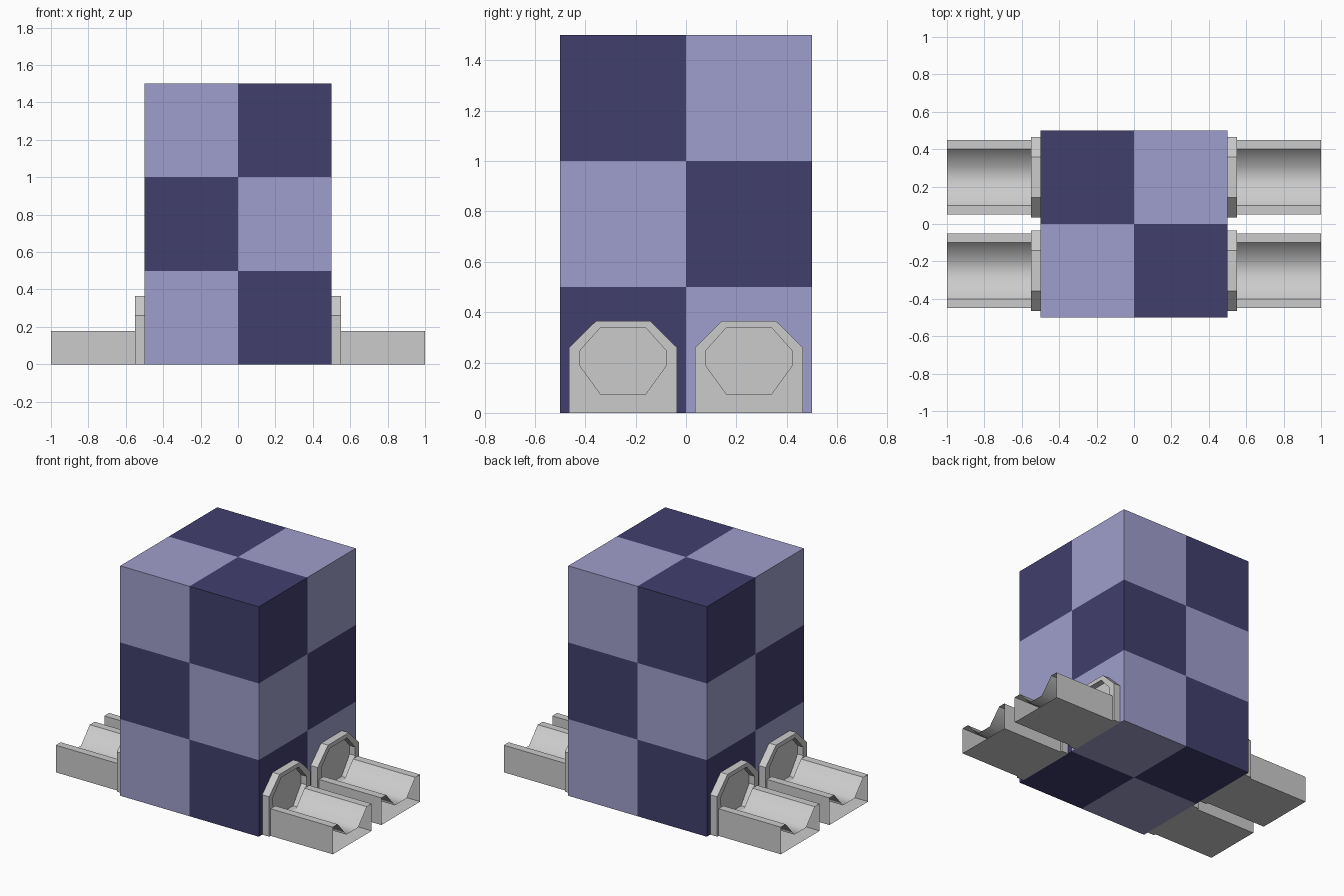
import bpy, bmesh, math
from mathutils import Vector

if "Cube" in bpy.data.objects:
    bpy.data.objects.remove(bpy.data.objects["Cube"])


def make_object(name, bm, mats=()):
    bmesh.ops.recalc_face_normals(bm, faces=bm.faces)
    me = bpy.data.meshes.new(name)
    bm.to_mesh(me)
    bm.free()
    for m in mats:
        me.materials.append(m)
    ob = bpy.data.objects.new(name, me)
    bpy.context.collection.objects.link(ob)
    return ob


def material(name, rgb):
    m = bpy.data.materials.new(name)
    m.diffuse_color = (*rgb, 1)
    m.use_nodes = True
    m.node_tree.nodes["Principled BSDF"].inputs["Base Color"].default_value = m.diffuse_color
    return m


def loft(rings, cap_end=False):
    """Join closed (y, z) profiles placed at successive x positions."""
    bm = bmesh.new()
    loops = [[bm.verts.new((x, y, z)) for y, z in prof] for x, prof in rings]
    for a, b in zip(loops, loops[1:]):
        n = len(a)
        for i in range(n):
            j = (i + 1) % n
            bm.faces.new((a[i], a[j], b[j], b[i]))
    if cap_end:
        bm.faces.new(loops[-1])
    return bm


def mirror_four(ob):
    mod = ob.modifiers.new("mirror", 'MIRROR')
    mod.use_axis = (True, True, False)
    mod.use_mirror_merge = False


# Checkered block: box cut into half-unit cells, coloured by cell parity
light = material("light_check", (0.347, 0.341, 0.604))
dark = material("dark_check", (0.053, 0.049, 0.152))
bm = bmesh.new()
bmesh.ops.create_cube(bm, size=1)
for v in bm.verts:
    v.co.z = (v.co.z + 0.5) * 1.5
for co, no in (((0, 0, 0), (1, 0, 0)), ((0, 0, 0), (0, 1, 0)),
               ((0, 0, 0.5), (0, 0, 1)), ((0, 0, 1), (0, 0, 1))):
    bmesh.ops.bisect_plane(bm, geom=bm.verts[:] + bm.edges[:] + bm.faces[:],
                           plane_co=co, plane_no=no)
bm.normal_update()
for f in bm.faces:
    c = f.calc_center_median() - f.normal * 0.1 + Vector((0.5, 0.5, 0))
    f.material_index = sum(math.floor(k / 0.5) for k in c) % 2
make_object("checkered_block", bm, (light, dark))

# Port frames: arched plate with a recessed octagonal panel
outer = [(0.143, 0), (0.357, 0), (0.464, 0), (0.464, 0.26),
         (0.357, 0.365), (0.143, 0.365), (0.036, 0.26), (0.036, 0)]
inner = [(0.16, 0.075), (0.34, 0.075), (0.423, 0.19), (0.423, 0.245),
         (0.34, 0.338), (0.16, 0.338), (0.077, 0.245), (0.077, 0.19)]
mirror_four(make_object("port_frame", loft(
    [(0.5, outer), (0.55, outer), (0.55, inner), (0.51, inner)], cap_end=True)))

# Troughs: open-ended channels with a smooth-shaded three-sided groove
profile = [(0.05, 0), (0.45, 0), (0.45, 0.177), (0.40, 0.177),
           (0.31, 0.075), (0.19, 0.075), (0.10, 0.177), (0.05, 0.177)]
bm = loft([(0.55, profile), (1.0, profile)])
for f in bm.faces:
    c = f.calc_center_median()
    f.smooth = 0.1 < c.y < 0.4 and c.z > 0.01
mirror_four(make_object("trough", bm))
